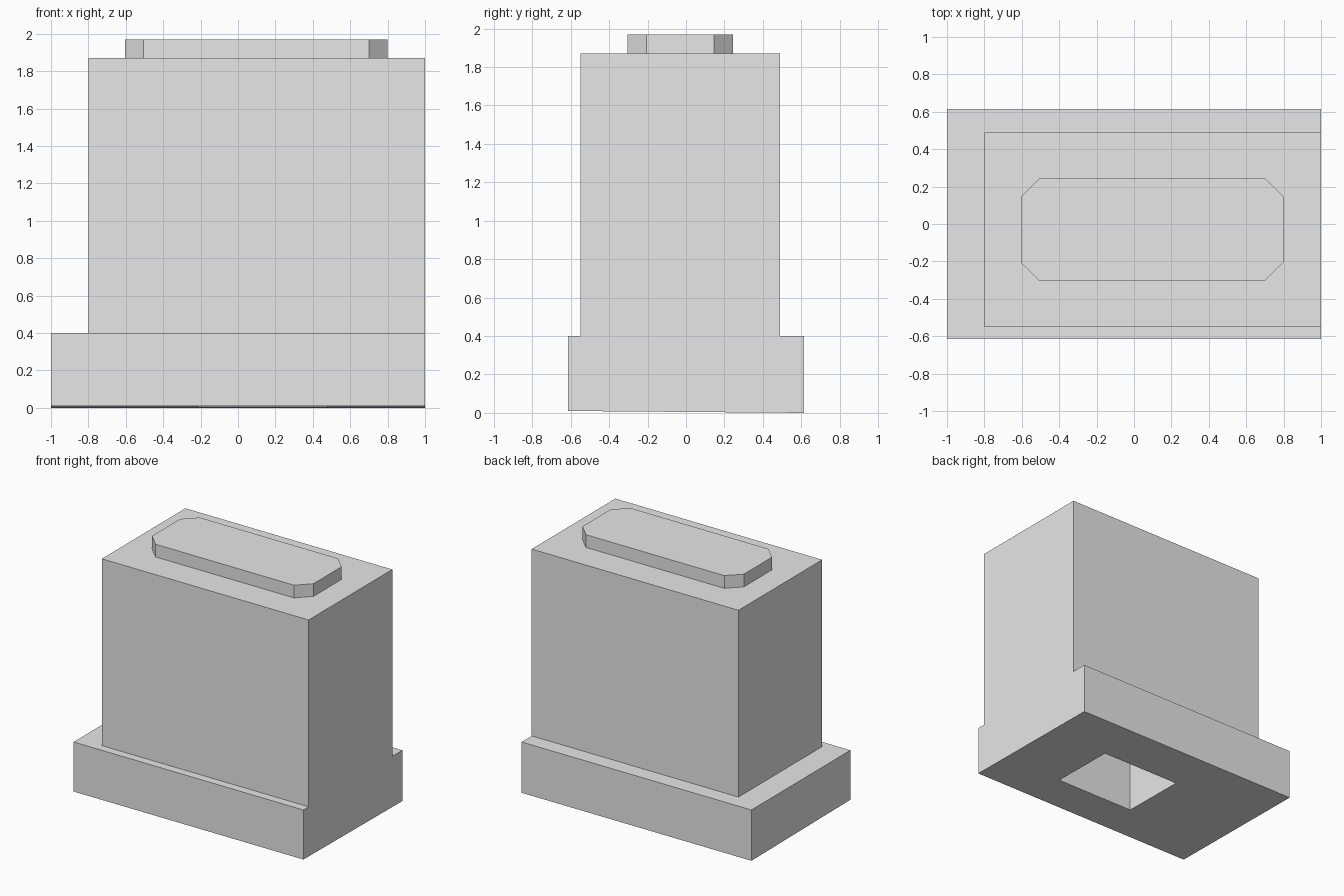
import bpy
import bmesh
import math

start_cube = bpy.data.objects.get("Cube")
if start_cube:
    bpy.data.objects.remove(start_cube, do_unlink=True)

grey = bpy.data.materials.new("plain_grey")
grey.use_nodes = True
colour = (0.8, 0.8, 0.8, 1)
grey.diffuse_color = colour
grey.node_tree.nodes["Principled BSDF"].inputs["Base Color"].default_value = colour


def block(name, low, high, chamfer=0):
    """Box between two corners, optionally with chamfered upright edges."""
    bm = bmesh.new()
    bmesh.ops.create_cube(bm, size=1)
    for v in bm.verts:
        v.co = [h if c > 0 else l for c, l, h in zip(v.co, low, high)]
    if chamfer:
        upright = [e for e in bm.edges
                   if abs(e.verts[0].co.z - e.verts[1].co.z) > 0.01]
        bmesh.ops.bevel(bm, geom=upright, offset=chamfer, segments=1,
                        affect='EDGES')
    mesh = bpy.data.meshes.new(name)
    bm.to_mesh(mesh)
    bm.free()
    mesh.materials.append(grey)
    obj = bpy.data.objects.new(name, mesh)
    bpy.context.collection.objects.link(obj)
    return obj


def combine(target, other, operation):
    """Apply a boolean and discard the helper block."""
    mod = target.modifiers.new(operation.title(), 'BOOLEAN')
    mod.operation = operation
    mod.solver = 'EXACT'
    mod.object = other
    bpy.context.view_layer.objects.active = target
    bpy.ops.object.modifier_apply(modifier=mod.name)
    bpy.data.objects.remove(other, do_unlink=True)


# Wide plinth whose underside rises slightly towards the front
housing = block("housing", (-1, -0.615, 0), (1, 0.615, 0.4))
for v in housing.data.vertices:
    if v.co.z < 0.1 and v.co.y < 0:
        v.co.z = 0.01

# Tall body, flush with the plinth on one end
body = block("body", (-0.8, -0.55, 0.2), (1, 0.49, 1.87))
combine(housing, body, 'UNION')

# Deep rectangular well in the underside
well = block("well_cutter", (-0.215, -0.3, -0.2), (0.475, 0.23, 1.2))
well.hide_render = True
combine(housing, well, 'DIFFERENCE')

# Merge coplanar faces so the flush end is one clean wall
bm = bmesh.new()
bm.from_mesh(housing.data)
bmesh.ops.remove_doubles(bm, verts=bm.verts, dist=0.0001)
bmesh.ops.dissolve_limit(bm, angle_limit=math.radians(0.1),
                         verts=bm.verts, edges=bm.edges)
bm.to_mesh(housing.data)
bm.free()

# Raised top plate with clipped corners (bevel offset runs along each side)
block("top_plate", (-0.605, -0.305, 1.87), (0.8, 0.245, 1.97), 0.1)
